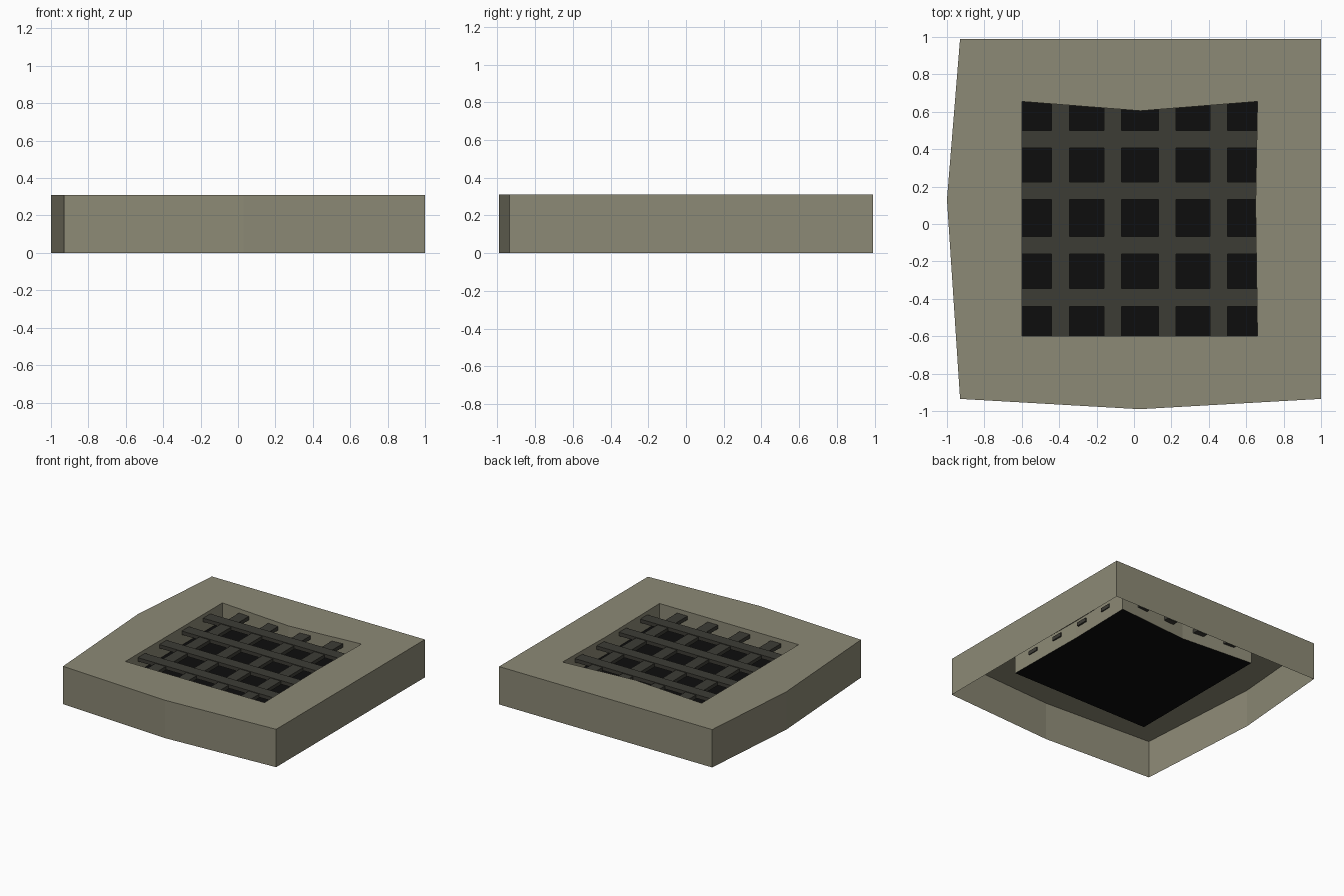
import bpy, bmesh

if "Cube" in bpy.data.objects:
    bpy.data.objects.remove(bpy.data.objects["Cube"])

def material(name, rgb):
    m = bpy.data.materials.new(name)
    m.diffuse_color = (*rgb, 1)
    m.use_nodes = True
    m.node_tree.nodes["Principled BSDF"].inputs["Base Color"].default_value = m.diffuse_color
    return m

stone = material("weathered stone", (0.265, 0.253, 0.180))
iron = material("dark iron", (0.046, 0.045, 0.036))
black = material("black pit", (0.004, 0.004, 0.004))

TOP, FLOOR = 0.31, 0.165

# Matching outlines, counter-clockwise: corner, edge middle, corner, ...
outer = [(-.93, -.935), (.03, -.99), (1, -.935), (1, .13),
         (1, .99), (.03, .99), (-.93, .99), (-1, .13)]
inner = [(-.6, -.6), (.035, -.6), (.66, -.6), (.65, .1),
         (.66, .655), (.035, .605), (-.6, .655), (-.6, .1)]

def finish(name, bm, mat):
    me = bpy.data.meshes.new(name)
    bm.to_mesh(me)
    bm.free()
    me.materials.append(mat)
    ob = bpy.data.objects.new(name, me)
    bpy.context.collection.objects.link(ob)
    return ob

def loop(bm, pts, z):
    return [bm.verts.new((x, y, z)) for x, y in pts]

def bridge(bm, a, b):
    n = len(a)
    for i in range(n):
        j = (i + 1) % n
        bm.faces.new((a[i], a[j], b[j], b[i]))

# Stone surround: open-bottomed skirt, top rim and shaft walls in one shell
bm = bmesh.new()
rings = [loop(bm, outer, 0), loop(bm, outer, TOP),
         loop(bm, inner, TOP), loop(bm, inner, FLOOR)]
for a, b in zip(rings, rings[1:]):
    bridge(bm, a, b)
finish("stone_surround", bm, stone)

# Black floor closing the shaft
bm = bmesh.new()
bm.faces.new(loop(bm, inner, FLOOR))
finish("pit_floor", bm, black)

# Grate bars, the crosswise set lying slightly above the lengthwise set
def bar(name, x0, x1, y0, y1, z0, z1):
    bm = bmesh.new()
    bmesh.ops.create_cube(bm, size=1)
    for v in bm.verts:
        v.co = (x0 if v.co.x < 0 else x1,
                y0 if v.co.y < 0 else y1,
                z0 if v.co.z < 0 else z1)
    finish(name, bm, iron)

HALF = 0.047
for i, c in enumerate((-.393, -.113, .177, .453)):
    bar(f"cross_bar_{i + 1}", -.605, .665, c - HALF, c + HALF, .25, .28)
    bar(f"long_bar_{i + 1}", c - HALF, c + HALF, -.605, .66, .245, .275)
